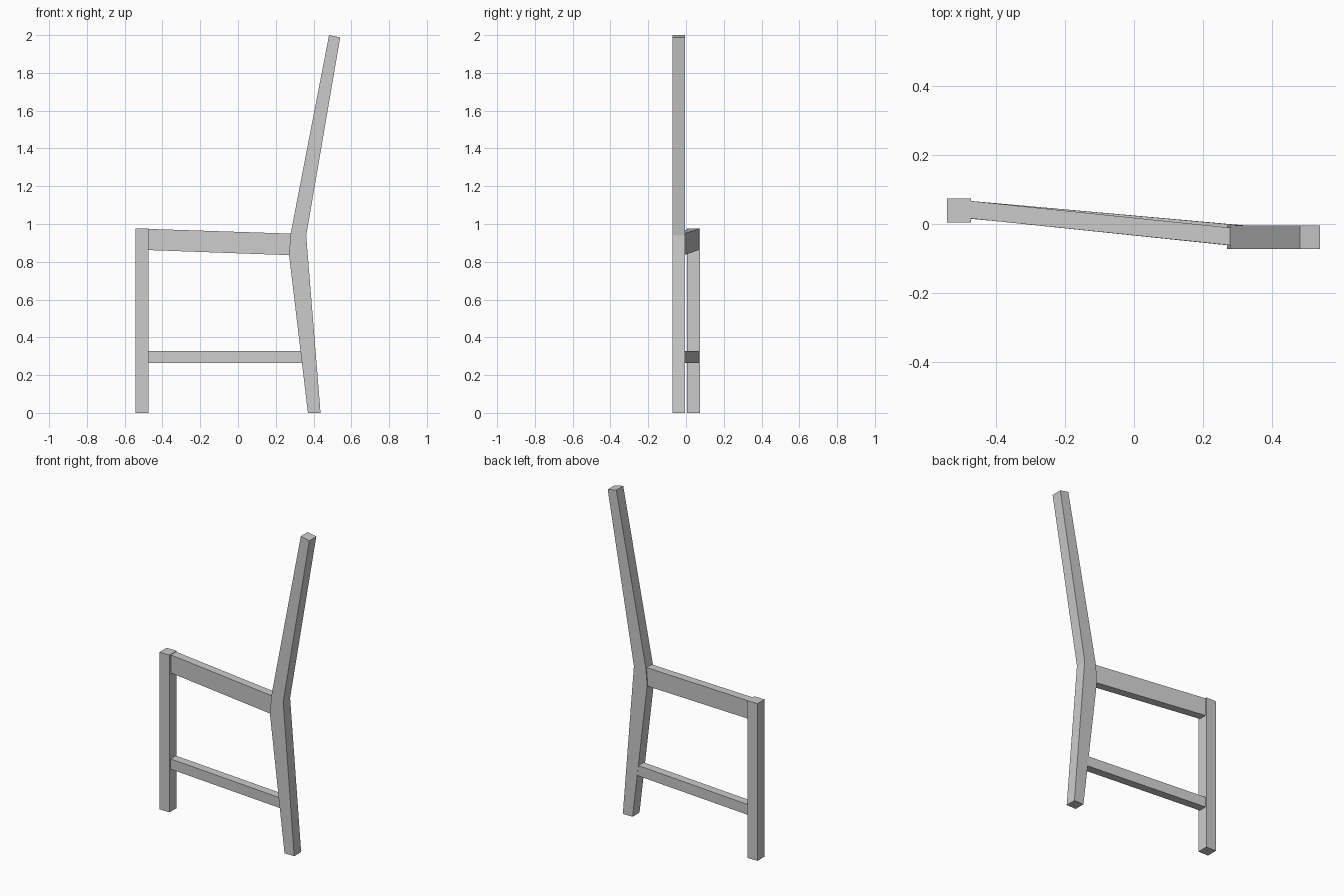
import bpy

if "Cube" in bpy.data.objects:
    bpy.data.objects.remove(bpy.data.objects["Cube"])


def make_object(name, verts, faces):
    mesh = bpy.data.meshes.new(name)
    mesh.from_pydata(verts, [], faces)
    mesh.update()
    obj = bpy.data.objects.new(name, mesh)
    bpy.context.collection.objects.link(obj)
    return obj


def extrude_profile(name, profile, y0, y1):
    """Counter-clockwise x/z outline (seen from the front) extruded along y."""
    n = len(profile)
    verts = [(x, y, z) for y in (y0, y1) for x, z in profile]
    faces = [tuple(range(n)), tuple(reversed(range(n, 2 * n)))]
    faces += [(i, i + n, (i + 1) % n + n, (i + 1) % n) for i in range(n)]
    return make_object(name, verts, faces)


def bar(name, left, right):
    """Rail between two end sections (x_bottom, x_top, y0, y1, z0, z1)."""
    verts = []
    for xb, xt, y0, y1, z0, z1 in (left, right):
        verts += [(xb, y0, z0), (xb, y1, z0), (xt, y1, z1), (xt, y0, z1)]
    faces = [(3, 2, 1, 0), (4, 5, 6, 7)]
    faces += [((i + 1) % 4, (i + 1) % 4 + 4, i + 4, i) for i in range(4)]
    faces = [tuple(reversed(f)) for f in faces]
    faces[0], faces[1] = (0, 3, 2, 1)[::-1], (4, 7, 6, 5)[::-1]
    obj = make_object(name, verts, faces)
    # consistent outward normals
    import bmesh
    bm = bmesh.new()
    bm.from_mesh(obj.data)
    bmesh.ops.recalc_face_normals(bm, faces=bm.faces)
    bm.to_mesh(obj.data)
    bm.free()
    return obj


# Straight front leg
extrude_profile("front_leg",
                [(-0.543, 0), (-0.473, 0), (-0.473, 0.977), (-0.543, 0.977)],
                0.004, 0.074)

# Bent rear leg continuing into the backrest post
extrude_profile("back_post",
                [(0.37, 0), (0.437, 0), (0.361, 0.938), (0.541, 1.988),
                 (0.482, 2.0), (0.279, 0.95), (0.27, 0.84)],
                -0.072, -0.004)

# Tall seat rail, sloping down to the back
bar("seat_rail",
    (-0.475, -0.475, 0.016, 0.067, 0.862, 0.974),
    (0.275, 0.282, -0.062, -0.011, 0.835, 0.949))

# Thin lower stretcher
bar("lower_stretcher",
    (-0.475, -0.475, 0.015, 0.067, 0.264, 0.328),
    (0.343, 0.336, -0.058, -0.006, 0.264, 0.328))
